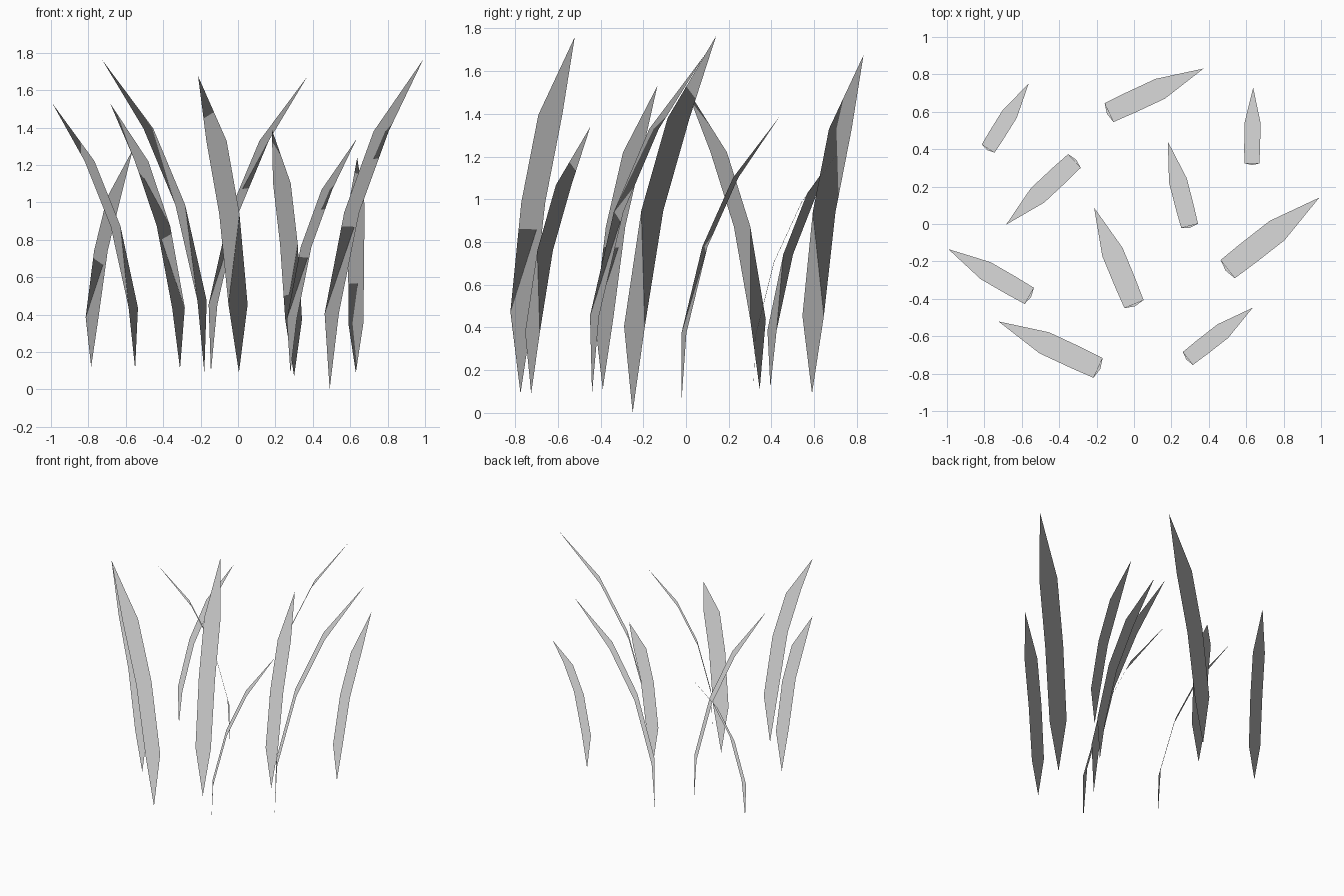
import bpy
import math
from mathutils import Matrix, Vector

if "Cube" in bpy.data.objects:
    bpy.data.objects.remove(bpy.data.objects["Cube"], do_unlink=True)

# One flat colour for all blades
grey = bpy.data.materials.new("pale_grey")
grey.use_nodes = True
colour = (0.7, 0.7, 0.7, 1.0)
grey.diffuse_color = colour
bsdf = next(n for n in grey.node_tree.nodes if n.type == "BSDF_PRINCIPLED")
bsdf.inputs["Base Color"].default_value = colour
bsdf.inputs["Roughness"].default_value = 0.9

# Blade section rows for unit height: lean, height, half width
ROWS = [(0.008, 0.23, 0.035), (0.085, 0.537, 0.037), (0.198, 0.782, 0.037)]
TIP = (0.36, 0, 1)


def grass_blade(number, x, y, z, heading, height):
    """Flat pointed leaf bending along its heading, given in degrees."""
    points = [(0, 0, 0)]
    for lean, up, half in ROWS:
        points += [(lean, half, up), (lean, -half, up)]
    points.append(TIP)
    place = (Matrix.Translation((x, y, z))
             @ Matrix.Rotation(math.radians(heading), 4, "Z")
             @ Matrix.Scale(height, 4))
    verts = [place @ Vector(p) for p in points]

    # Root triangle, strip of quads, tip triangle
    faces = [(0, 2, 1)]
    for i in range(1, 2 * len(ROWS) - 1, 2):
        faces.append((i, i + 1, i + 3, i + 2))
    last = len(points) - 1
    faces.append((last - 2, last - 1, last))

    mesh = bpy.data.meshes.new(f"grass_blade_{number}")
    mesh.from_pydata(verts, [], faces)
    mesh.materials.append(grey)
    for poly in mesh.polygons:
        poly.use_smooth = True
    mesh.update()
    # Upright normals give the whole tuft an even foliage shading
    mesh.normals_split_custom_set_from_vertices([(0, 0, 1)] * len(verts))
    bpy.context.collection.objects.link(bpy.data.objects.new(mesh.name, mesh))


# Root position, heading and height of each blade
BLADES = [
    (-0.55, -0.39, 0.11, 150, 1.42),
    (-0.18, -0.775, 0.09, 155, 1.67),
    (0.005, -0.44, 0.09, 112.5, 1.585),
    (0.28, -0.725, 0.09, 38, 1.25),
    (0.49, -0.25, 0, 38, 1.765),
    (-0.31, 0.345, 0.11, 223, 1.42),
    (-0.785, 0.395, 0.12, 58, 1.16),
    (-0.145, 0.59, 0.09, 25, 1.585),
    (0.63, 0.315, 0.09, 89, 1.15),
    (0.3, -0.02, 0.07, 104.5, 1.32),
]
for index, blade in enumerate(BLADES, 1):
    grass_blade(index, *blade)
